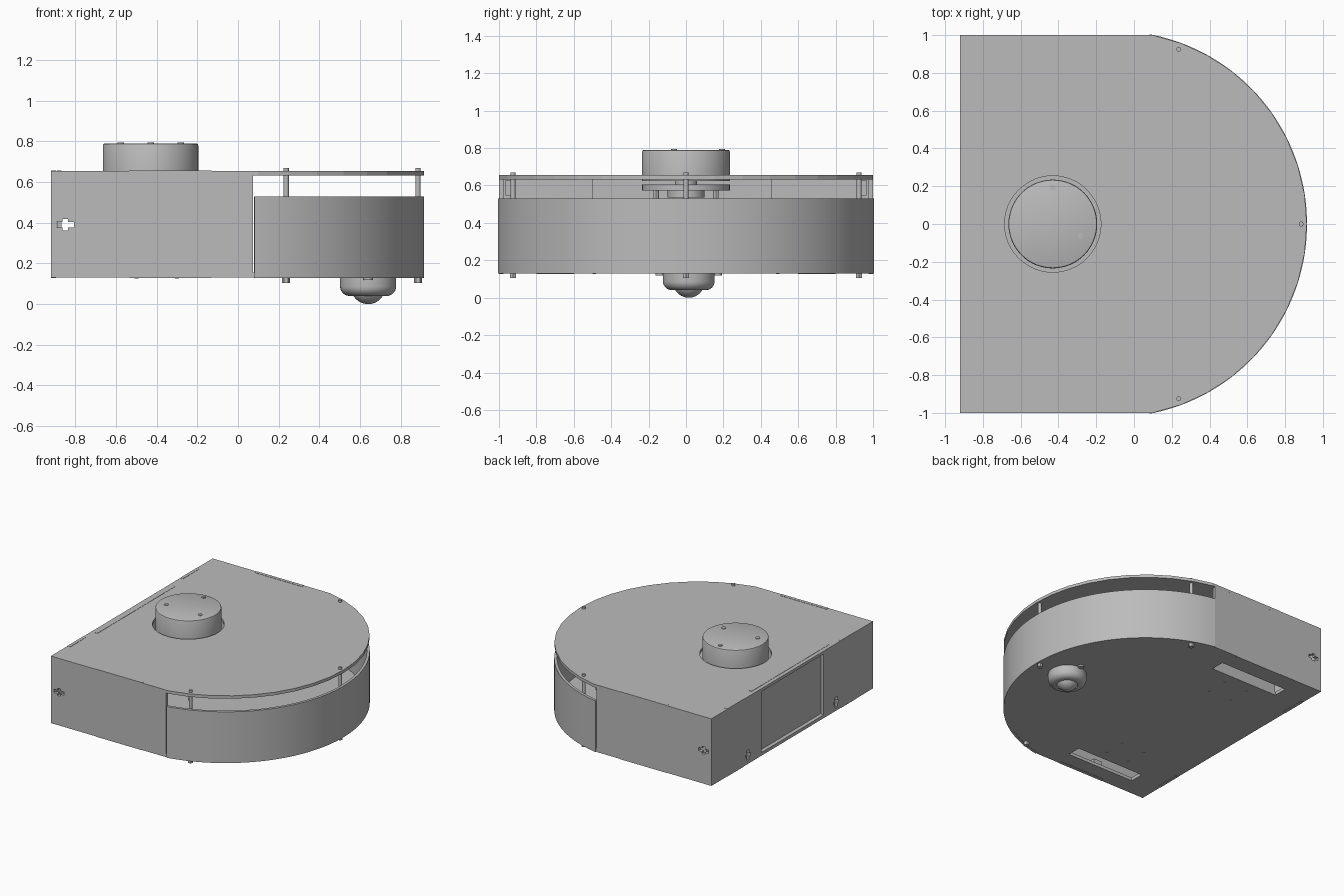
import bpy, bmesh
from math import sin, cos, pi, radians, sqrt
from mathutils import Matrix, Vector

cube = bpy.data.objects.get("Cube")
if cube:
    bpy.data.objects.remove(cube, do_unlink=True)

grey = bpy.data.materials.new("plain grey")
grey.use_nodes = True
grey.diffuse_color = (0.5, 0.5, 0.5, 1)
grey.node_tree.nodes["Principled BSDF"].inputs["Base Color"].default_value = (0.5, 0.5, 0.5, 1)

# Main dimensions
BACK, SIDE, WALL = -0.92, 1.0, 0.025
FLOOR, ROOF = 0.13, 0.655
ARC_X, ARC_R = -0.106, 1.021


def finish(name, bm, smooth=False):
    bmesh.ops.recalc_face_normals(bm, faces=bm.faces)
    mesh = bpy.data.meshes.new(name)
    bm.to_mesh(mesh)
    bm.free()
    mesh.materials.append(grey)
    ob = bpy.data.objects.new(name, mesh)
    bpy.context.collection.objects.link(ob)
    if smooth:
        bpy.ops.object.select_all(action='DESELECT')
        ob.select_set(True)
        bpy.context.view_layer.objects.active = ob
        bpy.ops.object.shade_smooth_by_angle(angle=radians(30))
    return ob


def prism(name, pts, lo, hi, axis='z', smooth=False):
    """Extrude a flat outline along one axis."""
    place = {'x': lambda a, b, c: (c, a, b),
             'y': lambda a, b, c: (a, c, b),
             'z': lambda a, b, c: (a, b, c)}[axis]
    bm = bmesh.new()
    face = bm.faces.new([bm.verts.new(place(a, b, lo)) for a, b in pts])
    ext = bmesh.ops.extrude_face_region(bm, geom=[face])
    moved = [v for v in ext['geom'] if isinstance(v, bmesh.types.BMVert)]
    bmesh.ops.translate(bm, verts=moved, vec=Vector(place(0, 0, hi - lo)))
    return finish(name, bm, smooth)


def box(name, x, y, z):
    return prism(name, [(x[0], y[0]), (x[1], y[0]), (x[1], y[1]), (x[0], y[1])], *z)


def disc(name, x, y, r, lo, hi, n=24):
    pts = [(x + r * cos(2 * pi * i / n), y + r * sin(2 * pi * i / n)) for i in range(n)]
    return prism(name, pts, lo, hi, smooth=n > 6)


def lathe(name, profile, x, y, n=48):
    """Spin a radius/height profile about a vertical axis."""
    bm = bmesh.new()
    vs = [bm.verts.new((r, 0, z)) for r, z in profile]
    es = [bm.edges.new(p) for p in zip(vs, vs[1:])]
    bmesh.ops.spin(bm, geom=vs + es, cent=(0, 0, 0), axis=(0, 0, 1),
                   angle=2 * pi, steps=n, use_merge=True)
    bmesh.ops.remove_doubles(bm, verts=bm.verts, dist=0.0005)
    bmesh.ops.translate(bm, verts=bm.verts, vec=(x, y, 0))
    return finish(name, bm, True)


def cut(ob, cutter):
    mod = ob.modifiers.new("cut", 'BOOLEAN')
    mod.operation, mod.solver, mod.object = 'DIFFERENCE', 'EXACT', cutter
    bpy.ops.object.select_all(action='DESELECT')
    bpy.context.view_layer.objects.active = ob
    ob.select_set(True)
    bpy.ops.object.modifier_apply(modifier=mod.name)
    bpy.data.objects.remove(cutter, do_unlink=True)


def arc(r, half, n):
    return [(ARC_X + r * cos(half * (2 * i / n - 1)), r * sin(half * (2 * i / n - 1)))
            for i in range(n + 1)]


def cross(a, b, flat=False):
    """Outline of a nut slot: a long arm with a wider bar across it."""
    w, h, t = 0.013, 0.043, 0.028
    quarter = [(w, h), (w, w), (t, w)]
    pts = []
    for sx, sy, order in ((1, 1, 1), (1, -1, -1), (-1, -1, 1), (-1, 1, -1)):
        pts += [(sx * p, sy * q) for p, q in quarter[::order]]
    return [(a + q, b + p) if flat else (a + p, b + q) for p, q in pts]


# Top and bottom plates: straight back, rounded nose
half = radians(78.4)
back_corners = [(BACK, SIDE), (BACK, -SIDE)]
top_plate = prism("top_plate", arc(ARC_R, half, 18) + back_corners, 0.632, ROOF)
bottom_plate = prism("bottom_plate", arc(ARC_R - 0.004, half, 64) + back_corners, FLOOR, FLOOR + WALL)
SX, SY = -0.43, 0.0
cut(top_plate, disc("scanner_hole", SX, SY, 0.255, 0.5, 0.8, 48))

# Wheel openings in the bottom, with motor brackets beside them
for side in (-1, 1):
    ys = sorted((side * 0.75, side * 0.86))
    cut(bottom_plate, box("wheel_opening", (-0.70, -0.11), ys, (0, 0.3)))
    ys = sorted((side * 0.72, side * 0.745))
    box("motor_bracket", (-0.70, -0.11), ys, (FLOOR + WALL, 0.45))
    for x in (-0.5, -0.3):
        for y in (0.49, 0.66):
            disc("bracket_screw", x, side * y, 0.010, FLOOR - 0.004, FLOOR + 0.04, 12)

# Side walls with nut slots and captive nuts
for side in (-1, 1):
    ys = sorted((side * SIDE, side * (SIDE - WALL)))
    wall = box("side_wall", (BACK, 0.075), ys, (FLOOR, 0.6535))
    for x, z, flat in ((-0.44, 0.59, False), (-0.44, 0.195, False), (-0.85, 0.39, True)):
        cut(wall, prism("slot", cross(x, z, flat), ys[0] - 0.1, ys[1] + 0.1, 'y'))
        if not flat:
            ny = sorted((side * 0.93, side * 0.965))
            box("wall_nut", (x - 0.035, x + 0.035), ny, (z - 0.043, z + 0.04))
    box("side_tab", (-0.535, -0.13), ys, (FLOOR - 0.002, ROOF + 0.002))

# Back wall halves with slots
for side, inner in ((-1, 0.39), (1, 0.38)):
    ys = sorted((side * 0.975, side * inner))
    wall = box("back_wall", (BACK, BACK + WALL), ys, (FLOOR + 0.001, 0.653))
    cut(wall, prism("slot", cross(side * 0.545, 0.195), -1.1, -0.8, 'x'))
    box("back_nut", (-0.885, -0.85),
        (side * 0.545 - 0.03, side * 0.545 + 0.03), (0.16, 0.23))
    ys = sorted((side * 0.8, side * 0.6))
    box("back_tab", (BACK, BACK + WALL), ys, (FLOOR - 0.002, ROOF + 0.002))

# Recessed rear door
box("rear_door", (-0.89, -0.867), (-0.5, 0.46), (FLOOR + WALL, ROOF + 0.002))

# Curved front bumper
b = radians(79.4)
prism("bumper", arc(ARC_R + 0.001, b, 72) + arc(ARC_R - 0.02, b, 72)[::-1],
      FLOOR - 0.001, 0.53, smooth=True)

# Long bolts holding the plates apart
for x, y in ((0.237, 0.925), (0.237, -0.925), (0.885, 0.0)):
    disc("spacer_bolt", x, y, 0.013, 0.11, 0.67, 16)
    disc("bolt_nut", x, y, 0.02, 0.104, FLOOR, 6)

# Ball caster under the nose
CX, CY = 0.64, 0.015
rim = [(0.075, 0.04)]
rim += [(0.09 + 0.048 * sin(a), 0.088 - 0.048 * cos(a))
        for a in (i * pi / 16 for i in range(9))]
lathe("caster_housing", rim + [(0.138, FLOOR), (0, FLOOR)], CX, CY)
R = 0.085
lathe("caster_ball", [(R * sin(a), R - R * cos(a))
                      for a in (i * pi / 24 for i in range(25))], CX, CY)
for side in (-1, 1):
    disc("caster_screw", CX, CY + side * 0.155, 0.022, FLOOR - 0.012, FLOOR + 0.03, 16)

# Scanner: bevelled drum above the plate, carrier below
lathe("scanner_drum", [(0, 0.625), (0.235, 0.625), (0.235, 0.78), (0.232, 0.787),
                       (0.225, 0.79), (0, 0.79)], SX, SY, 64)
disc("scanner_neck", SX, SY, 0.06, 0.6, 0.63, 32)
disc("scanner_carrier", SX, SY, 0.235, 0.572, 0.605, 48)
disc("scanner_motor", SX, SY, 0.10, 0.535, 0.575, 32)
for i in range(3):
    a = pi / 2 + i * 2 * pi / 3
    x, y = SX + 0.17 * cos(a), SY + 0.022 + 0.17 * sin(a)
    disc("scanner_screw", x, y, 0.016, 0.78, 0.795, 16)
for sx in (-1, 1):
    for sy in (-1, 1):
        disc("scanner_leg", SX + sx * 0.13, SY + sy * 0.16, 0.015, FLOOR + WALL, 0.575, 12)
